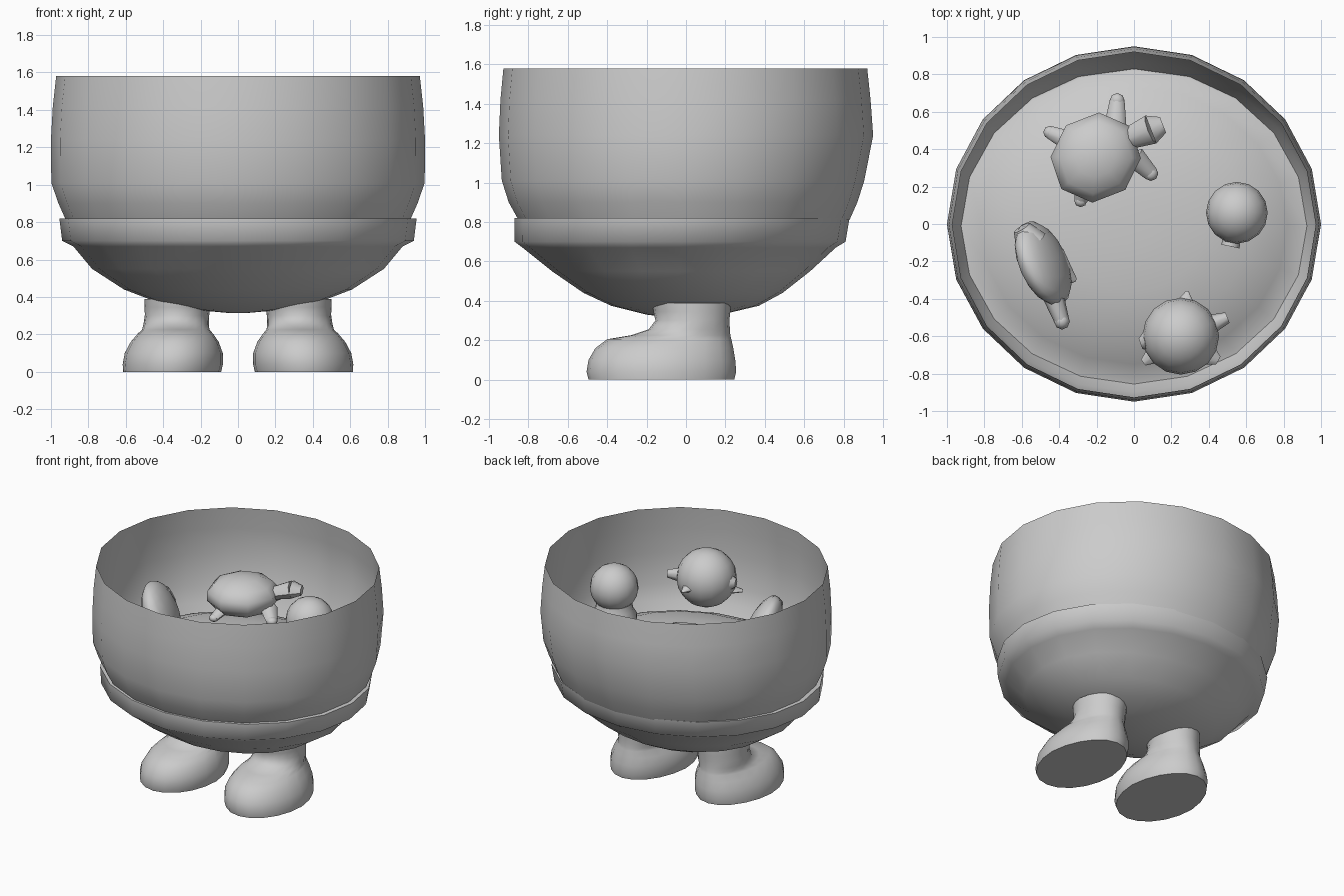
import bpy, bmesh, math
from mathutils import Vector, Matrix


def finish(bm, name, angle=40):
    bmesh.ops.recalc_face_normals(bm, faces=bm.faces)
    me = bpy.data.meshes.new(name)
    bm.to_mesh(me)
    bm.free()
    ob = bpy.data.objects.new(name, me)
    bpy.context.collection.objects.link(ob)
    bpy.ops.object.select_all(action='DESELECT')
    ob.select_set(True)
    bpy.context.view_layer.objects.active = ob
    bpy.ops.object.shade_smooth_by_angle(angle=math.radians(angle))
    return ob


def loft(name, rings, n=20, cx=0, cap0=True, cap1=True, egg=0, lean=0, angle=40):
    """Stack of oval rings: (z, half width x, y min, y max)."""
    bm = bmesh.new()
    loops = []
    for z, rx, y0, y1 in rings:
        loop = []
        for i in range(n):
            a = 2 * math.pi * i / n
            s = math.sin(a)
            taper = 1 - egg * max(s, 0)
            loop.append(bm.verts.new((cx + lean * z + rx * math.cos(a) * taper,
                                      (y0 + y1) / 2 + s * (y1 - y0) / 2, z)))
        loops.append(loop)
    for a, b in zip(loops, loops[1:]):
        for i in range(n):
            j = (i + 1) % n
            bm.faces.new((a[i], a[j], b[j], b[i]))
    if cap0:
        bm.faces.new(loops[0])
    if cap1:
        bm.faces.new(loops[-1])
    return finish(bm, name, angle)


def ball(name, loc, size, rot=None, u=16, v=10):
    bm = bmesh.new()
    bmesh.ops.create_uvsphere(bm, u_segments=u, v_segments=v, radius=1)
    m = Matrix.Translation(loc) @ (rot or Matrix()) @ Matrix.Diagonal((*size, 1))
    bmesh.ops.transform(bm, matrix=m, verts=bm.verts)
    return finish(bm, name, 60)


def limb(name, p, q, r0, r1, flat=1.0, n=8):
    """Tapered, optionally flattened limb from p to q."""
    p, q = Vector(p), Vector(q)
    d = q - p
    bm = bmesh.new()
    bmesh.ops.create_cone(bm, cap_ends=True, segments=n, radius1=r0, radius2=r1, depth=d.length)
    z = d.normalized()
    x = Vector((0, 0, 1)).cross(z).normalized()
    y = z.cross(x)
    rot = Matrix((x, y, z)).transposed().to_4x4()
    m = Matrix.Translation((p + q) / 2) @ rot @ Matrix.Diagonal((1, flat, 1, 1))
    bmesh.ops.transform(bm, matrix=m, verts=bm.verts)
    return finish(bm, name, 50)


# Open bowl wall, a single thin sheet
loft("bowl_wall", [
    (0.81, 0.92, -0.85, 0.83), (0.90, 0.96, -0.90, 0.87),
    (1.01, 0.998, -0.935, 0.905), (1.24, 1.0, -0.95, 0.95),
    (1.42, 0.99, -0.942, 0.937), (1.58, 0.972, -0.927, 0.92)],
    cap0=False, cap1=False)

# Rounded base with a lip, closed by the mounded sand surface
loft("base", [
    (0.315, 0.06, -0.08, 0.06), (0.33, 0.22, -0.20, 0.18),
    (0.375, 0.44, -0.38, 0.37), (0.44, 0.61, -0.52, 0.49),
    (0.55, 0.78, -0.68, 0.63), (0.67, 0.88, -0.83, 0.76),
    (0.70, 0.94, -0.87, 0.81), (0.82, 0.955, -0.87, 0.83),
    (0.82, 0.92, -0.85, 0.82), (0.89, 0.82, -0.75, 0.73),
    (0.97, 0.62, -0.57, 0.55), (1.015, 0.38, -0.36, 0.34),
    (1.03, 0.12, -0.12, 0.12)], angle=65)

# Feet
for side, s in (("left", -1), ("right", 1)):
    loft(side + "_foot", [
        (0.0, 0.262, -0.495, 0.245), (0.04, 0.268, -0.505, 0.255),
        (0.10, 0.262, -0.495, 0.25), (0.16, 0.235, -0.46, 0.24),
        (0.205, 0.20, -0.40, 0.23), (0.225, 0.18, -0.28, 0.225),
        (0.255, 0.175, -0.19, 0.223), (0.30, 0.172, -0.155, 0.22),
        (0.345, 0.176, -0.165, 0.225), (0.39, 0.18, -0.17, 0.225)],
        n=20, cx=0.352 * s, lean=-0.085 * s, egg=0.08, angle=60)

# Turtle: shell, head and flippers
yaw = Matrix.Rotation(math.radians(20), 4, 'Z')
ball("turtle_shell", (-0.205, 0.355, 1.18), (0.255, 0.24, 0.14),
     yaw @ Matrix.Rotation(math.radians(22.5), 4, 'Z'), 8, 7)
limb("turtle_head", (-0.05, 0.45, 1.19), (0.09, 0.505, 1.235), 0.055, 0.08, 0.75)
limb("turtle_beak", (0.09, 0.505, 1.235), (0.155, 0.53, 1.235), 0.08, 0.045, 0.75)
for i, (p, q, r) in enumerate([
        ((-0.10, 0.52, 1.13), (-0.09, 0.66, 1.10), 0.04),
        ((0.0, 0.36, 1.13), (0.09, 0.27, 1.09), 0.04),
        ((-0.36, 0.45, 1.12), (-0.45, 0.49, 1.08), 0.035),
        ((-0.26, 0.22, 1.12), (-0.285, 0.125, 1.07), 0.035)]):
    limb(f"turtle_flipper_{i}", p, q, r * 1.5, r, 0.7)
    ball(f"turtle_flipper_tip_{i}", q, (r, r, r * 0.75), None, 8, 6)

# Octopus: round head, snout and flared skirt
ball("octopus_head", (0.55, 0.06, 1.30), (0.165, 0.165, 0.165))
limb("octopus_snout", (0.53, -0.05, 1.25), (0.515, -0.12, 1.25), 0.045, 0.05)
loft("octopus_skirt", [
    (0.92, 0.15, -0.09, 0.21), (1.0, 0.16, -0.10, 0.22),
    (1.10, 0.155, -0.095, 0.215), (1.14, 0.13, -0.07, 0.19),
    (1.19, 0.12, -0.06, 0.18)], n=16, cx=0.55)

# Round fish with small fins
ball("round_fish_body", (0.25, -0.60, 1.20), (0.205, 0.205, 0.205))
for i, (p, q, r, e, f) in enumerate([
        ((0.40, -0.54, 1.20), (0.50, -0.50, 1.20), 0.055, 0.03, 1.0),
        ((0.09, -0.62, 1.20), (0.035, -0.64, 1.20), 0.07, 0.03, 1.0),
        ((0.27, -0.45, 1.19), (0.285, -0.36, 1.17), 0.07, 0.008, 0.6),
        ((0.33, -0.66, 1.12), (0.45, -0.73, 1.10), 0.10, 0.025, 0.4),
        ((0.16, -0.66, 1.12), (0.05, -0.74, 1.10), 0.08, 0.02, 0.4)]):
    limb(f"round_fish_fin_{i}", p, q, r, e, f)

# Tall flat fish, leaning outward
lean = Matrix.Rotation(math.radians(-66), 4, 'Z') @ Matrix.Rotation(math.radians(24), 4, 'X')
ball("flat_fish_body", (-0.485, -0.21, 1.18), (0.24, 0.10, 0.225), lean, 14, 10)
limb("flat_fish_tail", (-0.44, -0.36, 1.20), (-0.385, -0.52, 1.20), 0.06, 0.04, 1.0)
ball("flat_fish_tail_tip", (-0.385, -0.52, 1.20), (0.042, 0.045, 0.042), None, 8, 6)
limb("flat_fish_fin", (-0.43, -0.25, 1.11), (-0.31, -0.30, 1.08), 0.13, 0.01, 0.4)
limb("flat_fish_nose", (-0.55, -0.10, 1.22), (-0.60, -0.02, 1.24), 0.09, 0.05, 1.0)
